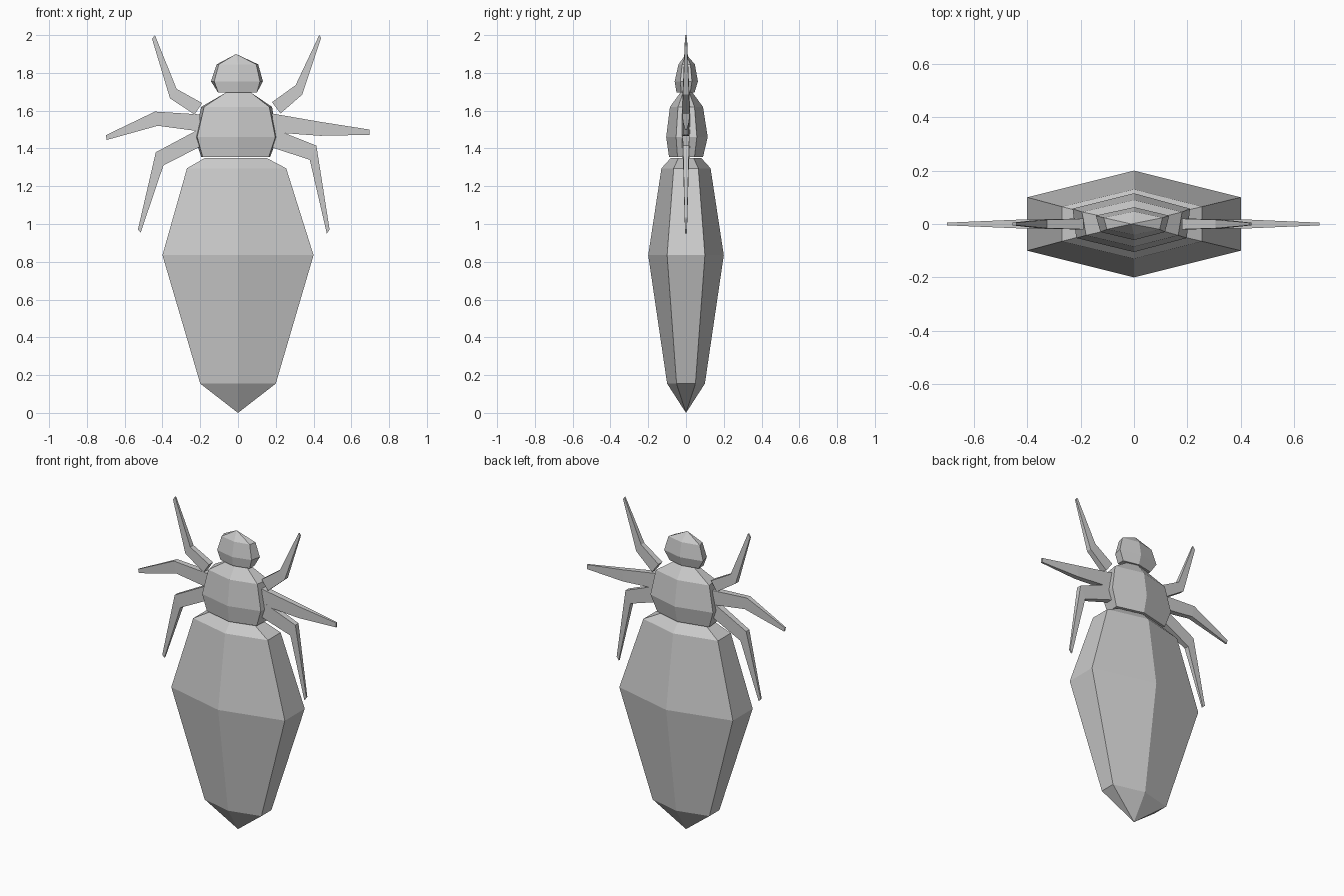
import bpy, bmesh

if "Cube" in bpy.data.objects:
    bpy.data.objects.remove(bpy.data.objects["Cube"])

shell = bpy.data.materials.new("grey_shell")
shell.diffuse_color = (0.6, 0.6, 0.6, 1)
shell.use_nodes = True
shell.node_tree.nodes["Principled BSDF"].inputs["Base Color"].default_value = shell.diffuse_color


def loft(name, rings, tip_low=None, tip_high=None):
    """Skin a stack of equal-sized rings, closing each end with a cap or a point."""
    bm = bmesh.new()
    loops = [[bm.verts.new(p) for p in ring] for ring in rings]
    n = len(loops[0])
    for a, b in zip(loops, loops[1:]):
        for i in range(n):
            j = (i + 1) % n
            bm.faces.new((a[i], a[j], b[j], b[i]))
    for loop, tip in ((loops[0], tip_low), (loops[-1], tip_high)):
        if tip is None:
            bm.faces.new(loop)
        else:
            v = bm.verts.new(tip)
            for i in range(n):
                bm.faces.new((loop[i], loop[(i + 1) % n], v))
    bmesh.ops.recalc_face_normals(bm, faces=bm.faces)
    mesh = bpy.data.meshes.new(name)
    bm.to_mesh(mesh)
    bm.free()
    mesh.materials.append(shell)
    obj = bpy.data.objects.new(name, mesh)
    bpy.context.collection.objects.link(obj)
    return obj


def hexagon(z, left, right, front, back, narrow=1.0):
    """Flattened six-sided section: ridges at front and back, flat flanks."""
    return [(0, front, z),
            (right * narrow, front / 2, z), (right, back / 2, z),
            (0, back, z),
            (left, back / 2, z), (left * narrow, front / 2, z)]


# Long pointed abdomen
loft("abdomen", [
    hexagon(0.155, -0.20, 0.20, -0.10, 0.10),
    hexagon(0.835, -0.40, 0.40, -0.20, 0.20),
    hexagon(1.295, -0.27, 0.255, -0.13, 0.13),
    hexagon(1.35, -0.175, 0.15, -0.08, 0.08),
], tip_low=(0, 0, 0))

# Thorax
loft("thorax", [
    hexagon(1.355, -0.195, 0.17, -0.09, 0.09, 0.96),
    hexagon(1.46, -0.23, 0.21, -0.105, 0.115, 0.94),
    hexagon(1.62, -0.195, 0.18, -0.085, 0.09, 0.92),
    hexagon(1.695, -0.065, 0.07, -0.03, 0.035),
])

# Head with a peaked crown
loft("head", [
    hexagon(1.695, -0.105, 0.10, -0.05, 0.045),
    hexagon(1.755, -0.143, 0.132, -0.06, 0.063, 0.88),
    hexagon(1.845, -0.113, 0.107, -0.04, 0.047, 0.9),
], tip_high=(-0.01, 0, 1.90))

# Legs: upper and lower edge points at root, knee and tip
legs = {
    "upper_leg_left": [(-.19, 1.64, -.23, 1.58), (-.325, 1.715, -.36, 1.665), (-.44, 2.0, -.455, 1.98)],
    "upper_leg_right": [(.18, 1.645, .225, 1.585), (.305, 1.735, .34, 1.685), (.43, 2.0, .44, 1.985)],
    "middle_leg_left": [(-.20, 1.58, -.20, 1.49), (-.44, 1.595, -.425, 1.52), (-.70, 1.47, -.695, 1.445)],
    "middle_leg_right": [(.18, 1.585, .19, 1.485), (.44, 1.54, .435, 1.467), (.695, 1.50, .695, 1.472)],
    "lower_leg_left": [(-.21, 1.50, -.19, 1.415), (-.435, 1.38, -.395, 1.31), (-.53, .97, -.515, .955)],
    "lower_leg_right": [(.20, 1.50, .18, 1.405), (.415, 1.415, .38, 1.34), (.485, .97, .47, .95)],
}
for name, sections in legs.items():
    loft(name, [[(x1, -t, z1), (x1, t, z1), (x2, t, z2), (x2, -t, z2)]
                for (x1, z1, x2, z2), t in zip(sections, (0.02, 0.016, 0.005))])
